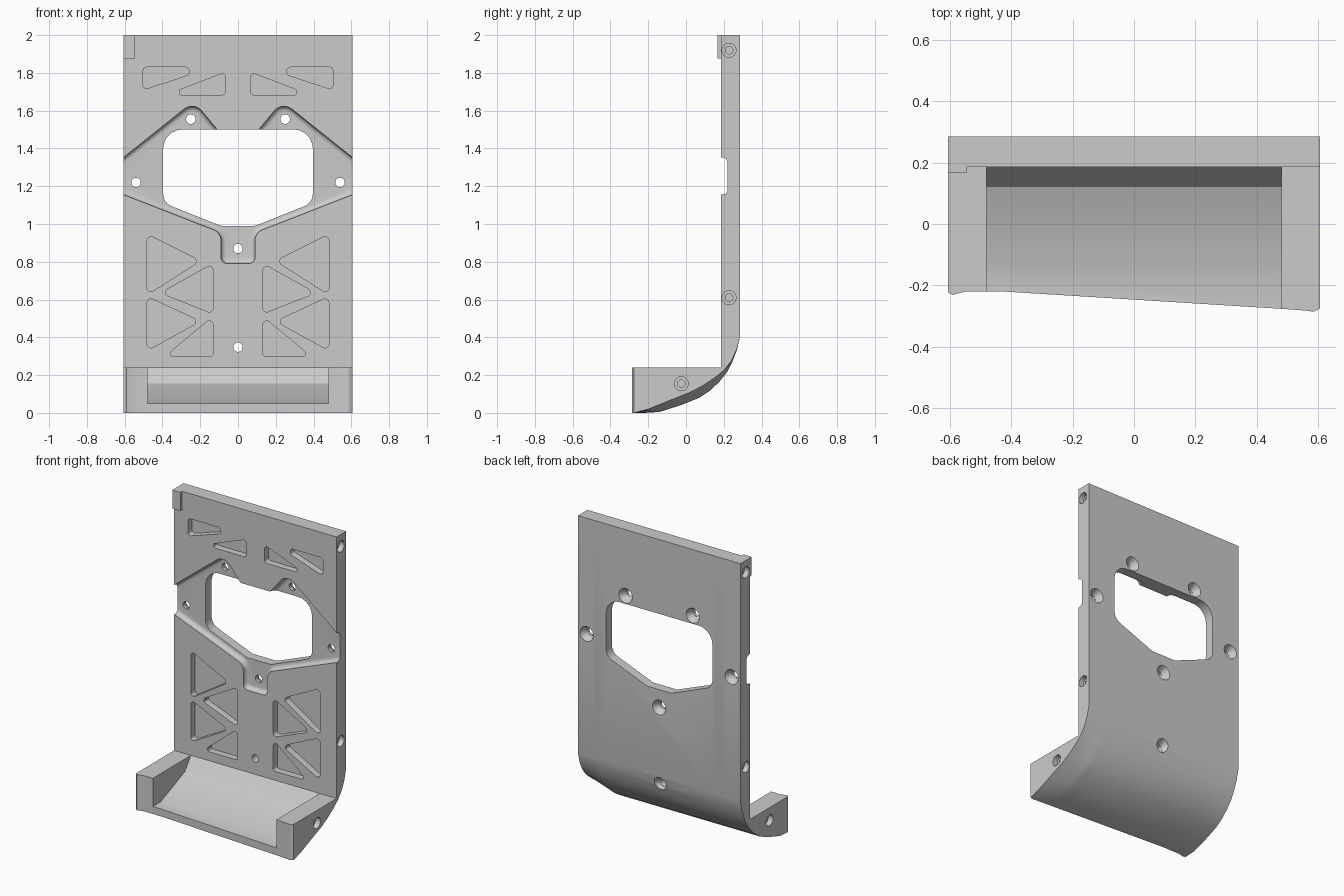
import bpy, bmesh, math
from mathutils import Vector, Matrix

if "Cube" in bpy.data.objects:
    bpy.data.objects.remove(bpy.data.objects["Cube"])

FRONT, BACK, HALF = 0.185, 0.285, 0.605


def rounded(pts, steps=5):
    """Closed (x, z, radius) polygon with true arc corners."""
    out = []
    for i, (x, z, r) in enumerate(pts):
        p = Vector((x, z))
        if r == 0:
            out.append(p)
            continue
        u = (Vector(pts[i - 1][:2]) - p).normalized()
        v = (Vector(pts[(i + 1) % len(pts)][:2]) - p).normalized()
        half = u.angle(v) / 2
        t = r / math.tan(half)
        c = p + (u + v).normalized() * (r / math.sin(half))
        a, b = p + u * t - c, p + v * t - c
        for k in range(steps + 1):
            out.append(c + a.lerp(b, k / steps).normalized() * r)
    return out


def flip(pts):
    return [(-x, z, r) for x, z, r in reversed(pts)]


def prism(bm, outline, y0, y1):
    """Extrude an XZ outline from y0 to y1, return the y1 cap."""
    a = [bm.verts.new((p.x, y0, p.y)) for p in outline]
    b = [bm.verts.new((p.x, y1, p.y)) for p in outline]
    bm.faces.new(a)
    cap = bm.faces.new(b)
    for i in range(len(a)):
        j = (i + 1) % len(a)
        bm.faces.new((a[i], a[j], b[j], b[i]))
    return cap


def drill(bm, loc, axis, r1, r2, depth):
    m = Matrix.Translation(loc) @ Matrix.Rotation(math.pi / 2, 4, axis)
    bmesh.ops.create_cone(bm, cap_ends=True, segments=24, radius1=r1,
                          radius2=r2, depth=depth, matrix=m)


def finish(bm, name):
    bmesh.ops.recalc_face_normals(bm, faces=bm.faces)
    me = bpy.data.meshes.new(name)
    bm.to_mesh(me)
    bm.free()
    ob = bpy.data.objects.new(name, me)
    bpy.context.collection.objects.link(ob)
    return ob


# Bracket body: side profile lofted across x, with the tray floor stepped in
under_l = [(-.14, .005), (-.03, .04), (.07, .08), (.13, .12), (.177, .165),
           (.217, .215), (.245, .27), (.27, .335), (BACK, .4)]
under_r = [(-.2, .02), (-.09, .065), (.02, .108), (.09, .145), (.15, .185),
           (.2, .225), (.24, .275), (.268, .335), (BACK, .4)]
stations = [(-HALF, -.222, 0), (-.59, -.231, 0), (-.55, -.22, 0),
            (-.48, -.22, 0), (-.48, -.22, 1), (-.42, -.22, 1),
            (.45, -.274, 1), (.48, -.276, 1), (.48, -.276, 0),
            (.55, -.281, 0), (.585, -.285, 0), (HALF, -.275, 0)]
bm = bmesh.new()
rings = []
for x, yf, tray in stations:
    w = max(0, (x - .45) / .155)
    prof = [(FRONT, 2), (FRONT, .24)]
    if tray:
        prof += [(.12, .155), (-.135, .05), (yf, .05)]
    else:
        prof += [(.12, .24), (-.135, .24), (yf, .24)]
    prof.append((yf, 0))
    prof += [Vector(l).lerp(Vector(r), w) for l, r in zip(under_l, under_r)]
    prof.append((BACK, 2))
    rings.append([bm.verts.new((x, p[0], p[1])) for p in prof])
for a, b in zip(rings, rings[1:]):
    for i in range(len(a)):
        j = (i + 1) % len(a)
        bm.faces.new((a[i], a[j], b[j], b[i]))
bm.faces.new(rings[0])
bm.faces.new(rings[-1])
bmesh.ops.remove_doubles(bm, verts=bm.verts, dist=1e-5)
body = finish(bm, "bracket_body")

cutters = []

# Spider-shaped recess with filleted floor
half = [(.09, .79, .035), (.09, .954, .06), (.7, 1.192, 0), (.7, 1.277, 0),
        (.234, 1.649, .065), (.1, 1.488, 0)]
bm = bmesh.new()
cap = prism(bm, rounded(half + flip(half)), .1, FRONT + .036)
bmesh.ops.recalc_face_normals(bm, faces=bm.faces)
bmesh.ops.bevel(bm, geom=list(cap.edges), offset=.026, segments=4,
                profile=.5, affect='EDGES')
cutters.append(finish(bm, "recess_cutter"))

# Window
half = [(.09, .99, .06), (.396, 1.112, .07), (.396, 1.5, .1)]
bm = bmesh.new()
prism(bm, rounded(half + flip(half)), 0, .4)
cutters.append(finish(bm, "window_cutter"))

# Lightening pockets
pockets = [
    [(.481, .945, .02), (.481, .625, .02), (.2, .805, .02)],
    [(.132, .79, .02), (.132, .525, .02), (.41, .635, .02)],
    [(.481, .615, .02), (.481, .33, .02), (.2, .485, .02)],
    [(.132, .51, .02), (.132, .3, .015), (.385, .3, .015)],
    [(.502, 1.83, .018), (.26, 1.83, .018), (.26, 1.79, .015), (.502, 1.71, .018)],
    [(.31, 1.683, .01), (.067, 1.683, .018), (.067, 1.803, .018), (.31, 1.71, .01)],
]
bm = bmesh.new()
for p in pockets:
    prism(bm, rounded(p), .1, FRONT + .045)
    prism(bm, rounded(flip(p)), .1, FRONT + .045)
cutters.append(finish(bm, "pocket_cutter"))

# Screw holes with countersinks on the back
holes = [(-.25, 1.555), (.25, 1.555), (-.54, 1.22), (.54, 1.22), (0, .87), (0, .348)]
bm, bm2 = bmesh.new(), bmesh.new()
for x, z in holes:
    drill(bm, (x, .2, z), 'X', .025, .025, .4)
    drill(bm2, (x, BACK - .02, z), 'X', .052, .026, .05)
cutters += [finish(bm, "hole_cutter"), finish(bm2, "countersink_cutter")]

# Side holes, both ends
bm, bm2 = bmesh.new(), bmesh.new()
for s in (-1, 1):
    for y, z in [(.228, 1.92), (.228, .61), (-.025, .155)]:
        drill(bm, (s * HALF, y, z), 'Y', .037, .037, .07)
        drill(bm2, (s * HALF, y, z), 'Y', .02, .02, .18)
cutters += [finish(bm, "side_bore_cutter"), finish(bm2, "side_hole_cutter")]

bpy.context.view_layer.objects.active = body
for c in cutters:
    m = body.modifiers.new(c.name, 'BOOLEAN')
    m.operation, m.solver, m.object = 'DIFFERENCE', 'EXACT', c
    bpy.ops.object.modifier_apply(modifier=m.name)
    bpy.data.objects.remove(c)

# Corner tab
bm = bmesh.new()
bmesh.ops.create_cube(bm, size=1, matrix=Matrix.Translation((-.575, .176, 1.9375))
                      @ Matrix.Diagonal((.06, .02, .125, 1)))
finish(bm, "corner_tab")

bpy.ops.object.select_all(action='DESELECT')
body.select_set(True)
bpy.ops.object.shade_smooth_by_angle(angle=math.radians(30))
